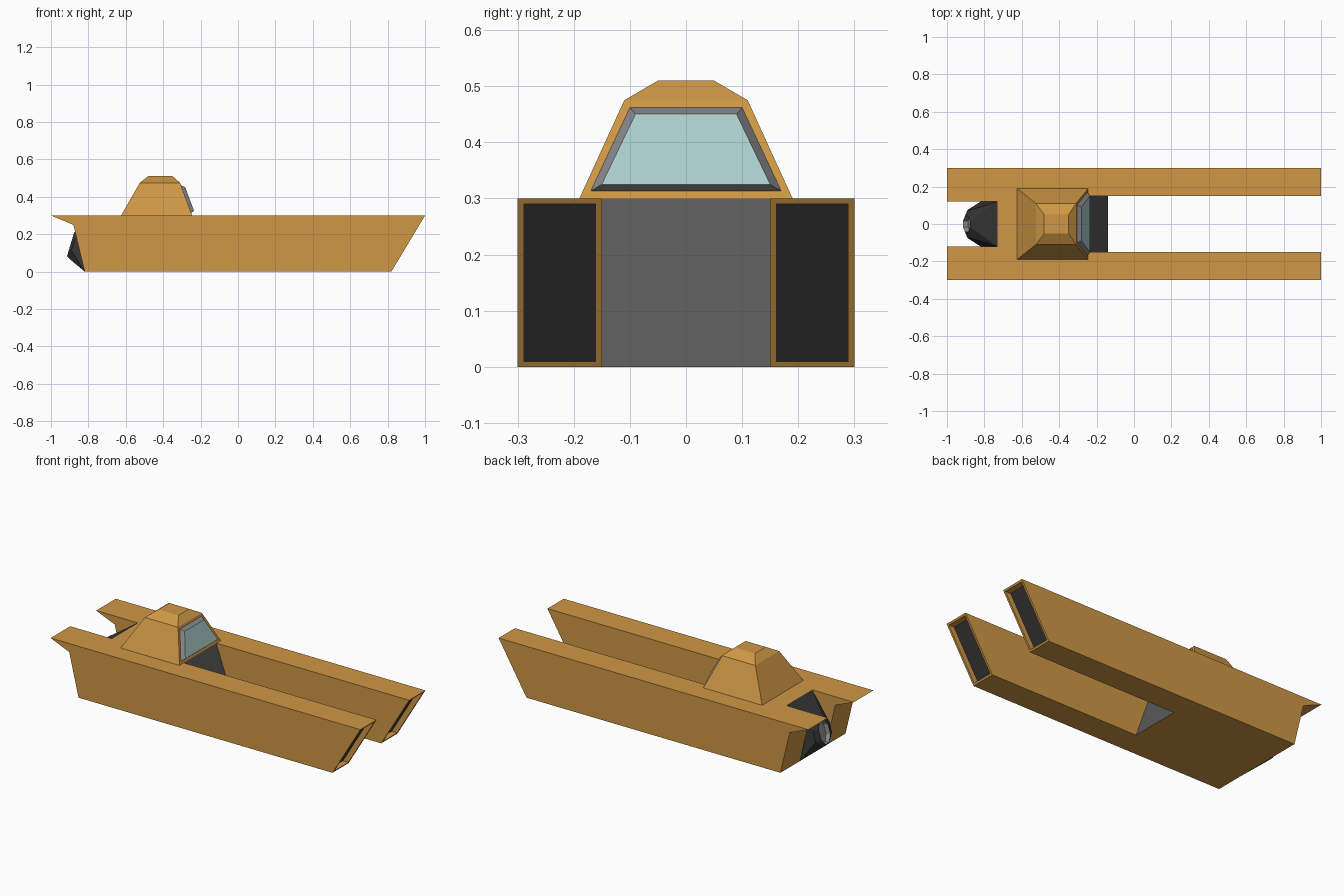
import bpy, bmesh, math
from mathutils import Vector

if "Cube" in bpy.data.objects:
    bpy.data.objects.remove(bpy.data.objects["Cube"])


def material(name, rgb):
    m = bpy.data.materials.new(name)
    m.diffuse_color = (*rgb, 1)
    m.use_nodes = True
    m.node_tree.nodes["Principled BSDF"].inputs["Base Color"].default_value = m.diffuse_color
    return m


ORANGE = material("orange_paint", (0.62, 0.31, 0.06))
PANEL = material("panel_grey", (0.10, 0.10, 0.10))
DARK = material("dark_grey", (0.035, 0.035, 0.035))
METAL = material("metal_grey", (0.25, 0.25, 0.26))
GLASS = material("glass", (0.42, 0.62, 0.62))


def finish(bm, name, *mats):
    me = bpy.data.meshes.new(name)
    bm.to_mesh(me)
    bm.free()
    for m in mats:
        me.materials.append(m)
    ob = bpy.data.objects.new(name, me)
    bpy.context.collection.objects.link(ob)
    return ob


def loft(bm, rings, bottom=True):
    """Join equal-length rings of points with quads and cap the ends."""
    vs = [[bm.verts.new(p) for p in r] for r in rings]
    n = len(vs[0])
    for a, b in zip(vs, vs[1:]):
        for i in range(n):
            j = (i + 1) % n
            bm.faces.new((a[i], a[j], b[j], b[i]))
    if bottom:
        bm.faces.new(vs[0][::-1])
    return bm.faces.new(vs[-1])


def clean(bm):
    bmesh.ops.remove_doubles(bm, verts=bm.verts, dist=1e-4)
    bmesh.ops.dissolve_limit(bm, angle_limit=0.005, verts=bm.verts, edges=bm.edges)
    bmesh.ops.recalc_face_normals(bm, faces=bm.faces)
    bm.normal_update()


# Hull: H-shaped plan lofted through three heights with raked ends
half = [(1, .3), (-1, .3), (-1, .12), (-.73, .12)]
slot = (-.245, .15)
plan = half + [(x, -y) for x, y in half[::-1]]
plan += [(1, -.15), (slot[0], -.15), slot, (1, .15)]
rake = {
    0.0: {1: .82, -1: -.82, -.73: -.82, -.245: -.14},
    0.25: {1: .97, -1: -.88, -.73: -.745, -.245: -.2625 + .035},
    0.3: {},
}
bm = bmesh.new()
loft(bm, [[(xs.get(x, x), y, z) for x, y in plan] for z, xs in rake.items()])
clean(bm)

# Slot bulkhead is grey; the rear notch wall is replaced by the engine
for f in list(bm.faces):
    c = f.calc_center_median()
    if abs(c.y) < .01 and abs(f.normal.x) > .5:
        if c.x > -.4:
            f.material_index = 1
        else:
            bmesh.ops.delete(bm, geom=[f], context='FACES_ONLY')

# Recessed intakes in the prong tips
tips = [f for f in bm.faces if f.normal.x > .5 and f.calc_center_median().x > .5]
bmesh.ops.inset_individual(bm, faces=tips, thickness=.016)
for f in tips:
    new = bmesh.ops.extrude_discrete_faces(bm, faces=[f])["faces"][0]
    bmesh.ops.translate(bm, vec=(-.035, 0, 0), verts=new.verts)
    new.material_index = 2
    # walls between the rim and the recessed floor are kept in hull orange
    rim = [e for e in bm.edges if e.is_boundary
           and all(v.co.x > .5 for v in e.verts)]
    if rim:
        bmesh.ops.bridge_loops(bm, edges=rim)
finish(bm, "hull", ORANGE, PANEL, DARK)


# Cabin: tapered block with a chamfered roof
def rect(x0, x1, y, z):
    return [(x0, -y, z), (x1, -y, z), (x1, y, z), (x0, y, z)]


bm = bmesh.new()
loft(bm, [rect(-.625, -.245, .19, .3),
          rect(-.525, -.31, .11, .475),
          rect(-.48, -.35, .05, .51)], bottom=False)
finish(bm, "cabin", ORANGE)

# Windscreen: raised grey frame carrying the glass
out = Vector((.175, 0, .065)).normalized()


def pane(y0, z0, y1, z1, lift):
    pts = []
    for y, z in ((-y0, z0), (y0, z0), (y1, z1), (-y1, z1)):
        x = -.245 - (z - .3) * .065 / .175
        pts.append(Vector((x, y, z)) + out * lift)
    return pts


bm = bmesh.new()
glass = loft(bm, [pane(.17, .313, .10, .462, 0),
                  pane(.15, .319, .09, .444, .018)], bottom=False)
glass.material_index = 1
finish(bm, "windscreen", METAL, GLASS)

# Engine: rectangular base narrowing to a tilted eight-sided nozzle
n = Vector((-.958, 0, .287))
u = Vector((.287, 0, .958))


def ring(ry, ru, back):
    mid = Vector((-.895, 0, .146)) - n * back
    r = 1 / math.cos(math.pi / 8)
    angles = [(i + .5) * math.pi / 4 for i in range(8)]
    return [mid + Vector((0, ry * r * math.cos(a), 0)) + u * (ru * r * math.sin(a))
            for a in angles]


bm = bmesh.new()
pts = rect(-.82, -.82, .12, 0)[::2] + rect(-.73, -.73, .12, .3)[::2]
for p in pts + ring(.075, .075, .014) + ring(.042, .066, 0):
    bm.verts.new(p)
bmesh.ops.convex_hull(bm, input=bm.verts)
clean(bm)
order = sorted(bm.faces, key=lambda f: f.calc_center_median().dot(n))
base, cap = order[0], order[-1]
bmesh.ops.delete(bm, geom=[base], context='FACES_ONLY')
walls = bmesh.ops.inset_individual(bm, faces=[cap], thickness=.006, depth=-.025)["faces"]
for f in walls + [cap]:
    f.material_index = 1
finish(bm, "engine", DARK, METAL)
